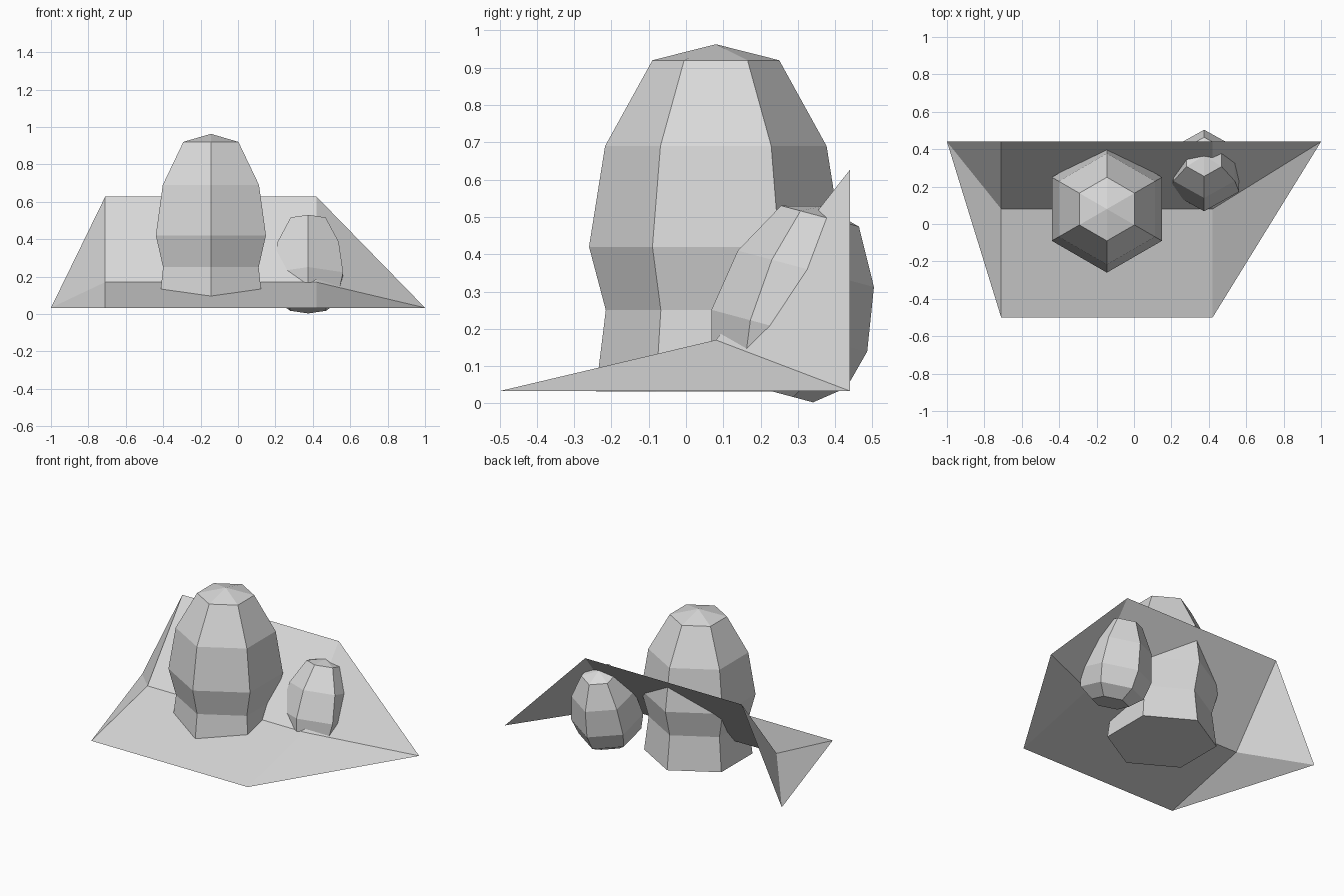
import bpy, bmesh, math
from mathutils import Matrix, Vector

cube = bpy.data.objects.get("Cube")
if cube:
    bpy.data.objects.remove(cube, do_unlink=True)

# One flat grey for everything
grey = bpy.data.materials.new("light_grey")
grey.use_nodes = True
COLOUR = (0.7, 0.7, 0.7, 1)
grey.diffuse_color = COLOUR
for node in grey.node_tree.nodes:
    if node.type == 'BSDF_PRINCIPLED':
        node.inputs["Base Color"].default_value = COLOUR


def finish(bm, name):
    mesh = bpy.data.meshes.new(name)
    bm.to_mesh(mesh)
    bm.free()
    mesh.materials.append(grey)
    obj = bpy.data.objects.new(name, mesh)
    bpy.context.scene.collection.objects.link(obj)
    return obj


def pod(name, rings, apex, matrix):
    """Six-sided lathe: (radius, height) rings, flat bottom, pointed cap."""
    bm = bmesh.new()
    loops = []
    for r, z in rings:
        loops.append([bm.verts.new((r * math.sin(i * math.pi / 3),
                                    -r * math.cos(i * math.pi / 3), z))
                      for i in range(6)])
    tip = bm.verts.new((0, 0, apex))
    bm.faces.new(loops[0][::-1])
    for low, high in zip(loops, loops[1:]):
        for i in range(6):
            j = (i + 1) % 6
            bm.faces.new((low[i], low[j], high[j], high[i]))
    for i in range(6):
        bm.faces.new((loops[-1][i], loops[-1][(i + 1) % 6], tip))
    bmesh.ops.recalc_face_normals(bm, faces=bm.faces)
    bm.transform(matrix)
    return finish(bm, name)


# Heights are measured from the widest ring
BODY = [(0.295, -0.17), (0.34, 0), (0.297, 0.27), (0.17, 0.50)]
APEX = 0.543

# Large upright pod
pod("large_pod", [(0.322, -0.388)] + BODY, APEX,
    Matrix.Translation((-0.145, 0.08, 0.42)))

# Small pod, leaning back through the wall, with a narrower foot
pod("small_pod", [(0.175, -0.266)] + BODY, APEX,
    Matrix.Translation((0.375, 0.277, 0.195))
    @ Matrix.Rotation(math.radians(-15), 4, 'X')
    @ Matrix.Scale(0.636, 4))

# Folded open ground sheet: sloping floor, leaning back wall and side wings
bm = bmesh.new()
L, R, BASE = -0.71, 0.42, 0.033
fl, fr = (bm.verts.new((x, -0.5, BASE)) for x in (L, R))
ml, mr = (bm.verts.new((x, 0.08, 0.17)) for x in (L, R))
bl, br = (bm.verts.new((x, 0.44, 0.627)) for x in (L, R))
tip_l, tip_r = (bm.verts.new((x, 0.44, BASE)) for x in (-1, 1))
for face in ((fl, fr, mr, ml), (ml, mr, br, bl),
             (fl, ml, tip_l), (ml, bl, tip_l),
             (fr, tip_r, mr), (mr, tip_r, br)):
    bm.faces.new(face)
finish(bm, "ground_sheet")
